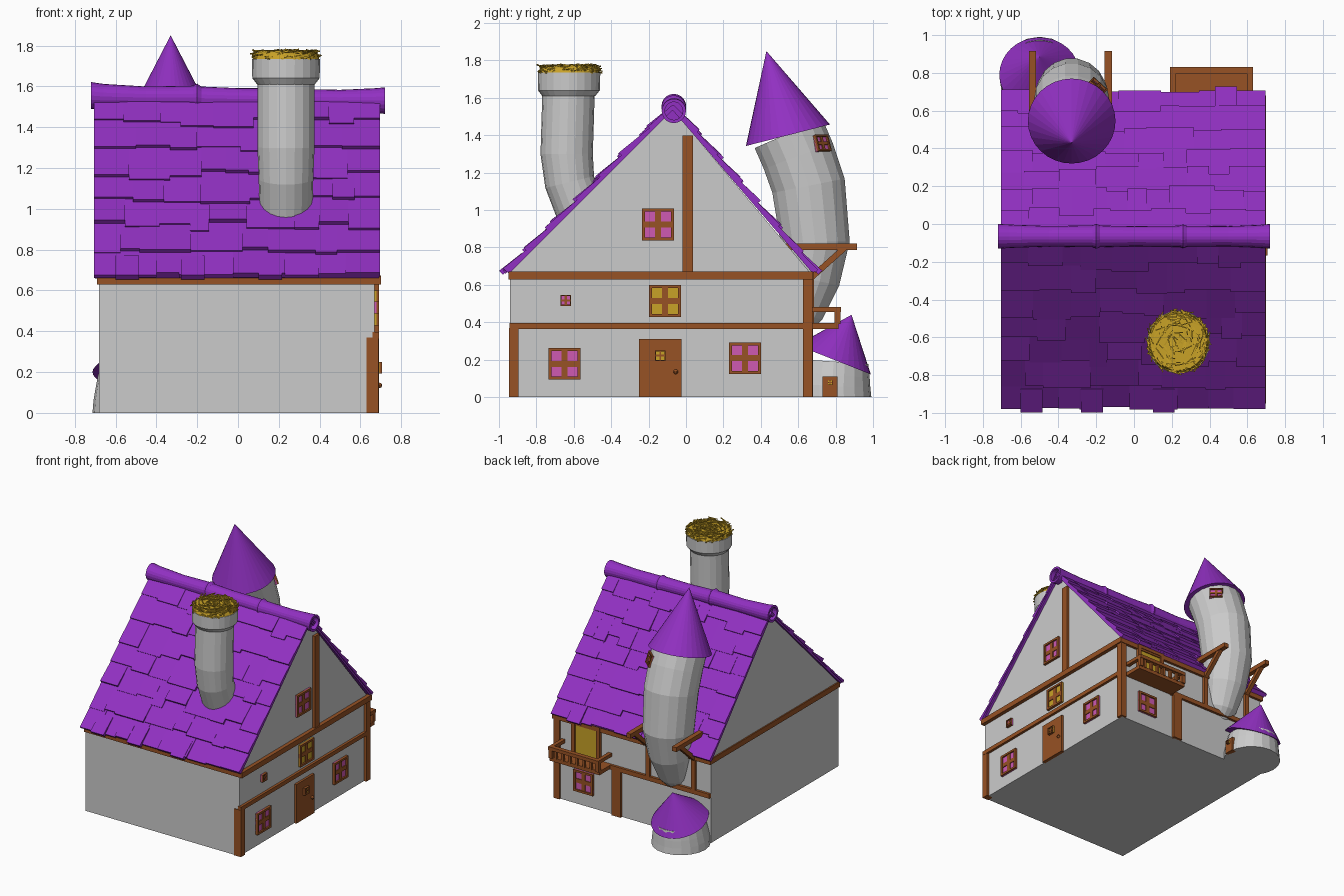
import bpy, bmesh, math, random
from mathutils import Vector, Matrix

if "Cube" in bpy.data.objects:
    bpy.data.objects.remove(bpy.data.objects["Cube"])

random.seed(7)


def material(name, rgb):
    m = bpy.data.materials.new(name)
    m.diffuse_color = (*rgb, 1)
    m.use_nodes = True
    m.node_tree.nodes["Principled BSDF"].inputs["Base Color"].default_value = m.diffuse_color
    return m


PURPLE = material("purple_tile", (0.285, 0.03, 0.54))
WOOD = material("wood", (0.31, 0.085, 0.018))
GOLD = material("gold", (0.58, 0.36, 0.02))
PINK = material("pink_glass", (0.62, 0.10, 0.45))


def finish(name, bm, mat=None):
    bmesh.ops.recalc_face_normals(bm, faces=bm.faces)
    me = bpy.data.meshes.new(name)
    bm.to_mesh(me)
    bm.free()
    ob = bpy.data.objects.new(name, me)
    bpy.context.collection.objects.link(ob)
    if mat:
        me.materials.append(mat)
    return ob


def hexa(bm, pts):
    """Closed six-sided block: four bottom points, then four top points."""
    v = [bm.verts.new(p) for p in pts]
    for f in ((3, 2, 1, 0), (4, 5, 6, 7), (0, 1, 5, 4), (1, 2, 6, 5), (2, 3, 7, 6), (3, 0, 4, 7)):
        bm.faces.new([v[i] for i in f])


def boxes(name, items, mat=None, M=Matrix()):
    bm = bmesh.new()
    for x0, x1, y0, y1, z0, z1 in items:
        hexa(bm, [M @ Vector((x, y, z)) for z in (z0, z1)
                  for x, y in ((x0, y0), (x1, y0), (x1, y1), (x0, y1))])
    return finish(name, bm, mat)


def tube(name, path, sides=16, mat=None, axis=None, phase=0.0):
    """Loft rings along a path of (x, y, z, radius)."""
    bm, rings = bmesh.new(), []
    pts = [Vector(p[:3]) for p in path]
    for i, p in enumerate(pts):
        t = axis or (pts[min(i + 1, len(pts) - 1)] - pts[max(i - 1, 0)]).normalized()
        a = Vector((1, 0, 0)) if abs(t.x) < 0.5 else Vector((0, 1, 0))
        b = t.cross(a).normalized()
        rings.append([bm.verts.new(p + path[i][3] * (a * math.cos(k) + b * math.sin(k)))
                      for k in (phase + 2 * math.pi * j / sides for j in range(sides))])
    for r, q in zip(rings, rings[1:]):
        for j in range(sides):
            k = (j + 1) % sides
            bm.faces.new((r[j], r[k], q[k], q[j]))
    bm.faces.new(rings[0])
    bm.faces.new(rings[-1])
    return finish(name, bm, mat)


def cone(name, base, tip, r, sides=32):
    base, tip = Vector(base), Vector(tip)
    d = tip - base
    bm = bmesh.new()
    M = Matrix.Translation((base + tip) / 2) @ d.to_track_quat('Z', 'Y').to_matrix().to_4x4()
    bmesh.ops.create_cone(bm, cap_ends=True, segments=sides, radius1=r, radius2=0,
                          depth=d.length, matrix=M)
    return finish(name, bm, PURPLE)


def window(name, pos, angle, w, h, glass=PINK, tilt=0.0, bar=0.016):
    """Framed four-pane window, local +y pointing out of the wall."""
    M = Matrix.Translation(pos) @ Matrix.Rotation(angle, 4, 'Z') @ Matrix.Rotation(tilt, 4, 'X')
    a, c = w / 2, h / 2
    boxes(name + "_glass", [(-a, a, -0.01, 0.008, -c, c)], glass, M)
    boxes(name + "_frame", [(-a, -a + bar, -0.01, 0.02, -c, c), (a - bar, a, -0.01, 0.02, -c, c),
                            (-a, a, -0.01, 0.02, c - bar, c), (-a, a, -0.01, 0.02, -c, -c + bar),
                            (-bar, bar, -0.01, 0.014, -c, c), (-a, a, -0.01, 0.014, -bar, bar)], WOOD, M)


# House walls with gables
X0, X1, Y0, Y1, RY = -0.68, 0.67, -0.94, 0.66, -0.07
bm = bmesh.new()
profile = [(Y0, 0), (Y1, 0), (Y1, 0.67), (RY, 1.535), (Y0, 0.67)]
face = bm.faces.new([bm.verts.new((X0, y, z)) for y, z in profile])
ext = bmesh.ops.extrude_face_region(bm, geom=[face])["geom"]
bmesh.ops.translate(bm, vec=(X1 - X0, 0, 0), verts=[g for g in ext if isinstance(g, bmesh.types.BMVert)])
bm.faces.new([v for v in face.verts]) if not face.is_valid else None
finish("house_walls", bm)


# Roof slopes: a base slab plus irregular overlapping tiles
def roof(name, eave, extra):
    top, end = Vector((0, RY, 1.56)), Vector((0, *eave))
    L = (end - top).length
    d = (end - top) / L
    n = Vector((0, -d.z, d.y))
    n = n if n.z > 0 else -n
    bm = bmesh.new()

    def tile(x0, x1, s0, s1, low, h0, h1):
        P = lambda x, s, h: Vector((x, 0, 0)) + top + d * s + n * h
        hexa(bm, [P(x0, s0, low), P(x1, s0, low), P(x1, s1, low), P(x0, s1, low),
                  P(x0, s0, h0), P(x1, s0, h0), P(x1, s1, h1), P(x0, s1, h1)])

    tile(-0.70, 0.69, 0, L, -0.018, 0.002, 0.002)
    rows = 7
    for r in range(rows):
        x = -0.705
        while x < 0.69:
            w = random.uniform(0.09, 0.26)
            x1 = x + w if x + w < 0.62 else 0.695
            s1 = min((r + random.uniform(0.95, 1.35)) * L / rows, L + random.uniform(0, 0.012))
            tile(x, x1, r * L / rows, s1, -0.005, 0.004, random.uniform(0.010, 0.026))
            x = x1
    for x in extra:
        tile(x, x + 0.115, L - 0.13, L + 0.025, 0, 0.012, 0.03)
    finish(name, bm, PURPLE)


roof("front_roof", (-0.96, 0.672), (-0.60, -0.28, 0.10))
roof("back_roof", (0.69, 0.675), (0.43,))

# Ridge roll with open flared ends
ridge = [(-0.68, 1.555, .048), (-0.72, 1.555, .048), (-0.72, 1.555, .066), (-0.66, 1.55, .062),
         (-0.45, 1.545, .054), (-0.22, 1.545, .058), (-0.20, 1.547, .066), (-0.18, 1.542, .057),
         (0, 1.538, .053), (0.24, 1.535, .056), (0.26, 1.535, .063), (0.28, 1.532, .055),
         (0.5, 1.53, .053), (0.66, 1.53, .06), (0.72, 1.53, .065), (0.72, 1.53, .048), (0.68, 1.53, .048)]
tube("ridge_roll", [(x, RY + 0.005, z, r) for x, z, r in ridge], 20, PURPLE, Vector((1, 0, 0)))

# Timber framing
boxes("eave_band", [(-0.69, 0.70, -0.95, -0.93, 0.63, 0.672), (-0.69, 0.70, 0.65, 0.68, 0.63, 0.672),
                    (-0.69, -0.67, -0.94, 0.67, 0.63, 0.672), (0.66, 0.70, -0.94, 0.67, 0.63, 0.672)], WOOD)
boxes("side_timbers", [(0.63, 0.688, -0.947, -0.895, 0, 0.37), (0.66, 0.69, -0.945, 0.63, 0.365, 0.397),
                       (0.64, 0.69, 0.625, 0.675, 0, 0.64), (0.66, 0.69, -0.02, 0.038, 0.66, 1.40)], WOOD)
boxes("back_timbers", [(0.10, 0.18, 0.65, 0.68, 0, 0.38), (-0.68, 0.2, 0.65, 0.68, 0.36, 0.395),
                       (-0.555, -0.52, 0.65, 0.68, 0.38, 0.65), (-0.155, -0.118, 0.65, 0.68, 0.38, 0.65)], WOOD)

# Windows
SIDE = -math.pi / 2
for nm, y, z, s, g, b in (("attic_window", -0.15, 0.923, 0.172, PINK, 0.016),
                          ("upper_window", -0.112, 0.513, 0.172, GOLD, 0.016),
                          ("tiny_window", -0.643, 0.517, 0.058, PINK, 0.006),
                          ("left_window", -0.65, 0.178, 0.17, PINK, 0.016),
                          ("right_window", 0.315, 0.208, 0.17, PINK, 0.016)):
    window(nm, (X1, y, z), SIDE, s, s, g, 0, b)
window("back_window", (0.43, Y1, 0.19), 0, 0.17, 0.17)

# Front door
boxes("door", [(0.66, 0.688, -0.25, -0.025, 0.0, 0.31)], WOOD)
window("door_window", (0.686, -0.138, 0.222), SIDE, 0.056, 0.056, GOLD, 0, 0.005)
bm = bmesh.new()
bmesh.ops.create_uvsphere(bm, u_segments=10, v_segments=8, radius=0.013,
                          matrix=Matrix.Translation((0.694, -0.055, 0.135)))
finish("door_knob", bm, WOOD)

# Balcony with its doorway
boxes("balcony_door", [(0.30, 0.51, 0.65, 0.672, 0.39, 0.665)], GOLD)
boxes("balcony_door_frame", [(0.28, 0.31, 0.65, 0.685, 0.39, 0.67), (0.50, 0.53, 0.65, 0.685, 0.39, 0.67),
                             (0.28, 0.53, 0.65, 0.685, 0.645, 0.67)], WOOD)
rail = [(0.19, 0.63, 0.66, 0.815, 0.365, 0.395), (0.19, 0.63, 0.795, 0.83, 0.455, 0.482)]
for x in (0.19, 0.60):
    rail.append((x, x + 0.03, 0.66, 0.82, 0.455, 0.482))
    rail.append((x, x + 0.03, 0.795, 0.825, 0.39, 0.46))
rail += [(0.255 + 0.062 * i, 0.275 + 0.062 * i, 0.80, 0.82, 0.39, 0.46) for i in range(6)]
boxes("balcony", rail, WOOD)

# Chimney with collar
C = 0.235
tube("chimney", [(C, -0.46, 0.80, .125), (C, -0.56, 0.98, .13), (C, -0.622, 1.15, .134),
                 (C, -0.638, 1.3, .14), (C, -0.628, 1.63, .14)], 20)
tube("chimney_collar", [(C, -0.627, 1.61, .142), (C, -0.626, 1.64, .165), (C, -0.625, 1.735, .167)], 24,
     None, Vector((0, 0, 1)))

# Straw nest: a disc covered in loose strands
bm = bmesh.new()
bmesh.ops.create_cone(bm, cap_ends=True, segments=24, radius1=0.165, radius2=0.15, depth=0.035,
                      matrix=Matrix.Translation((C, -0.625, 1.748)))
for i in range(420):
    a, r = random.uniform(0, 2 * math.pi), 0.163 * math.sqrt(random.uniform(0, 1))
    M = (Matrix.Translation((C + r * math.cos(a), -0.625 + r * math.sin(a), random.uniform(1.735, 1.776)))
         @ Matrix.Rotation(a + math.pi / 2 + random.uniform(-0.6, 0.6), 4, 'Z')
         @ Matrix.Rotation(random.uniform(-0.2, 0.2), 4, 'Y') @ Matrix.Diagonal((0.07, 0.006, 0.006, 1)))
    bmesh.ops.create_cube(bm, size=1, matrix=M)
finish("straw_nest", bm, GOLD)

# Leaning tower
T = -0.33
tube("tower", [(T, 0.58, 0.37, .08), (T, 0.61, 0.45, .125), (T, 0.66, 0.63, .165), (T, 0.69, 0.83, .188),
               (T, 0.655, 1.13, .2), (T, 0.60, 1.29, .2), (T, 0.548, 1.41, .2)], 18)
cone("tower_roof", (T, 0.545, 1.40), (T, 0.43, 1.85), 0.232)
window("tower_window", (T + 0.132, 0.722, 1.355), -math.radians(42), 0.10, 0.09, PINK, 0.3, 0.009)

# Tower brackets
for i, x in enumerate((-0.537, -0.136)):
    boxes(f"bracket_beam_{i}", [(x - 0.019, x + 0.019, 0.5, 0.915, 0.787, 0.822)], WOOD)
    tube(f"bracket_brace_{i}", [(x, 0.66, 0.63, 0.022), (x, 0.85, 0.80, 0.022)], 4, WOOD, None, math.pi / 4)

# Small turret
tube("turret", [(-0.5, 0.778, 0, .213), (-0.5, 0.778, 0.06, .208), (-0.5, 0.785, 0.12, .198),
                (-0.5, 0.79, 0.19, .185)], 20)
cone("turret_roof", (-0.5, 0.79, 0.20), (-0.5, 0.885, 0.44), 0.213)
boxes("turret_door", [(-0.32, -0.282, 0.73, 0.81, 0, 0.11)], WOOD)
window("turret_door_window", (-0.284, 0.77, 0.078), SIDE, 0.024, 0.024, GOLD, 0, 0.002)
